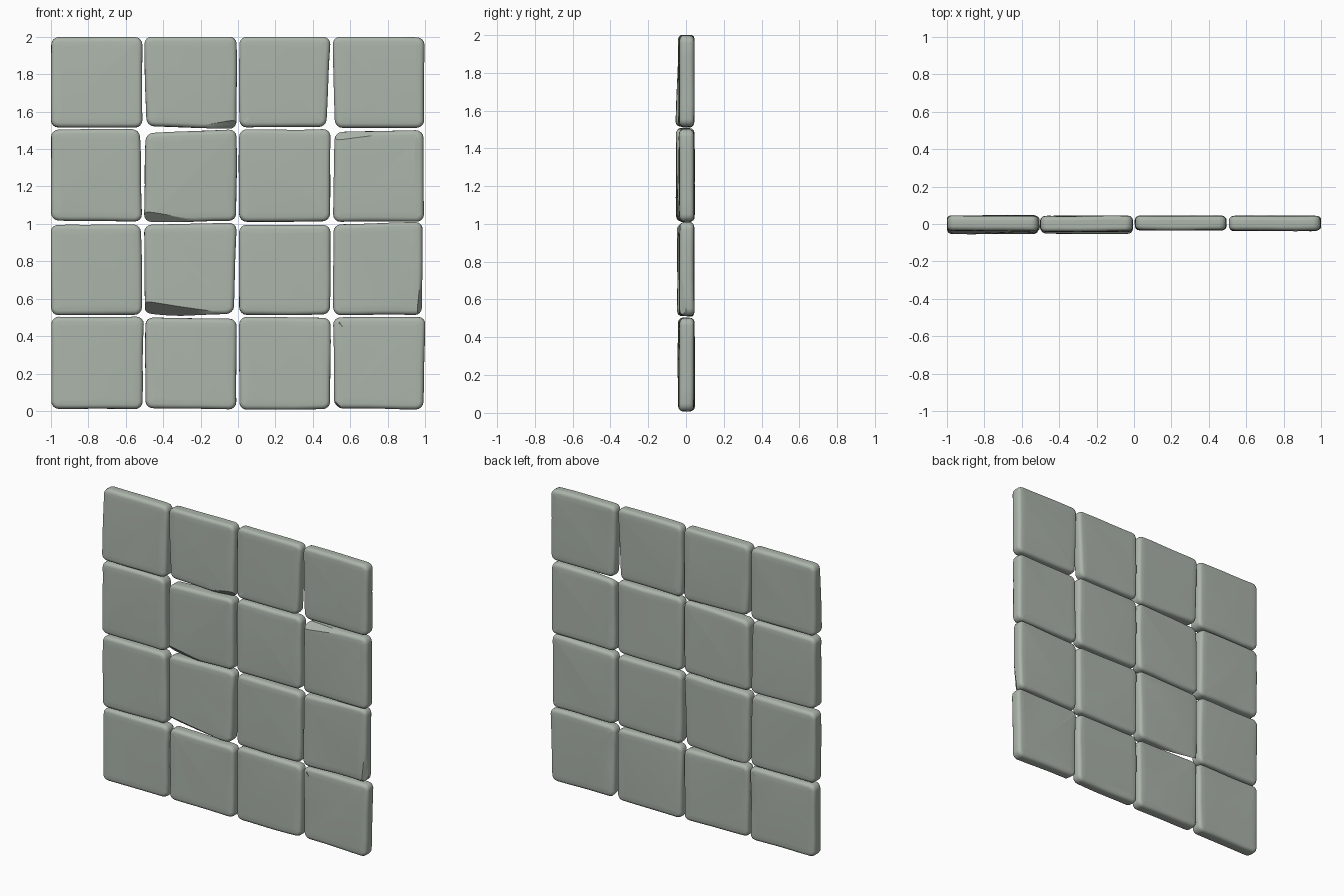
import bpy, bmesh
from mathutils import Vector, noise

if "Cube" in bpy.data.objects:
    bpy.data.objects.remove(bpy.data.objects["Cube"])

stone = bpy.data.materials.new("grey_green_stone")
stone.diffuse_color = (0.41, 0.46, 0.405, 1)
stone.use_nodes = True
stone.node_tree.nodes["Principled BSDF"].inputs["Base Color"].default_value = stone.diffuse_color

COLS = [(-1.0, -0.512), (-0.503, -0.008), (0.006, 0.494), (0.51, 0.995)]
ROWS = [(0.01, 0.502), (0.514, 0.995), (1.012, 1.506), (1.515, 2.0)]
# front and back depth of each column
DEPTH = [(-0.041, 0.044), (-0.04, 0.042), (-0.033, 0.042), (-0.035, 0.042)]

# (column, row): {corner: (dx, dz)}, corners run BL, BR, TR, TL
SKEW = {
    (0, 0): {2: (0.008, 0)},
    (1, 0): {3: (0.008, 0), 2: (0, -0.012), 0: (0.005, 0.003)},
    (3, 0): {2: (0.005, 0), 0: (0.005, 0.005), 1: (-0.004, 0)},
    (0, 1): {2: (-0.006, 0)},
    (1, 1): {1: (-0.016, 0.006), 0: (0.006, -0.008), 2: (0, 0.012)},
    (3, 1): {1: (-0.012, 0), 2: (-0.006, 0.018)},
    (0, 2): {2: (-0.012, 0), 0: (0, 0.006)},
    (1, 2): {3: (0.008, -0.022), 1: (0, 0.004)},
    (3, 2): {2: (-0.006, -0.004), 3: (0.008, -0.014)},
    (1, 3): {0: (0.014, 0.008), 1: (0.0, -0.008)},
    (2, 3): {1: (-0.022, 0.006)},
    (3, 3): {0: (0.008, 0), 3: (-0.004, 0)},
}

# extra front swelling per tile at bottom and top
SWELL = {(0, 3): (0.012, -0.006), (1, 2): (0.004, 0.012), (0, 2): (0.01, 0.008),
         (0, 1): (0.002, 0.004), (1, 1): (0.006, 0)}

# broken edges: point and outward direction of the cut
CHIPS = {
    (1, 1): [((-0.27, -0.035, 0.546), (-0.12, -0.6, -0.8))],
    (1, 3): [((-0.1, -0.034, 1.535), (0.12, -0.7, -0.7))],
    (3, 0): [((0.533, 0, 0.031), (-1, -0.2, -1))],
    (3, 1): [((0.97, -0.025, 0.6), (1, -0.7, -0.1))],
    (3, 2): [((0.7, -0.028, 1.478), (-0.1, -0.7, 0.75))],
    (1, 2): [((-0.35, -0.038, 1.035), (-0.12, -0.7, -0.7))],
}


def make_tile(c, r):
    (x0, x1), (z0, z1), (y0, y1) = COLS[c], ROWS[r], DEPTH[c]
    corners = [[x0, z0], [x1, z0], [x1, z1], [x0, z1]]
    for k, (dx, dz) in SKEW.get((c, r), {}).items():
        corners[k][0] += dx
        corners[k][1] += dz
    low, high = SWELL.get((c, r), (0, 0))

    # slab from the four corners
    bm = bmesh.new()
    front = [bm.verts.new((x, y0 - (low if k < 2 else high), z))
             for k, (x, z) in enumerate(corners)]
    back = [bm.verts.new((x, y1, z)) for x, z in corners]
    bm.faces.new(front)
    bm.faces.new(back[::-1])
    for k in range(4):
        n = (k + 1) % 4
        bm.faces.new((front[k], back[k], back[n], front[n]))
    bmesh.ops.recalc_face_normals(bm, faces=bm.faces)

    # round the outline corners, then soften both rims
    bm.edges.ensure_lookup_table()
    upright = [e for e in bm.edges if {v in front for v in e.verts} == {True, False}]
    bmesh.ops.bevel(bm, geom=upright, offset=0.04, segments=4, profile=0.5,
                    affect='EDGES')
    bm.normal_update()
    faces = [f for f in bm.faces if abs(f.normal.y) > 0.7]
    rims = list({e for f in faces for e in f.edges})
    bmesh.ops.bevel(bm, geom=rims, offset=0.024, segments=4, profile=0.5,
                    affect='EDGES')
    bm.normal_update()
    faces = [f for f in bm.faces if abs(f.normal.y) > 0.9 and f.calc_area() > 0.1]
    bmesh.ops.inset_individual(bm, faces=faces, thickness=0.03, depth=0.001)

    # split long sides so they can waver
    long_edges = [e for e in bm.edges if e.calc_length() > 0.25]
    bmesh.ops.subdivide_edges(bm, edges=long_edges, cuts=4, use_grid_fill=True)
    for v in bm.verts:
        p = v.co * 4 + Vector((c * 7.3, 0, r * 5.1))
        v.co += noise.noise_vector(p) * 0.005

    # knock off the broken edges
    for point, normal in CHIPS.get((c, r), []):
        cut = bmesh.ops.bisect_plane(
            bm, geom=bm.verts[:] + bm.edges[:] + bm.faces[:], dist=1e-5,
            plane_co=point, plane_no=Vector(normal).normalized(), clear_outer=True)
        edges = [e for e in cut["geom_cut"]
                 if isinstance(e, bmesh.types.BMEdge) and e.is_boundary]
        if edges:
            bmesh.ops.holes_fill(bm, edges=edges, sides=0)
    bmesh.ops.recalc_face_normals(bm, faces=bm.faces)

    # keep the panel within its outer bounds
    for v in bm.verts:
        v.co.x = max(-1, min(1, v.co.x))
        v.co.z = max(0, min(2, v.co.z))

    name = f"stone_tile_row{r + 1}_column{c + 1}"
    mesh = bpy.data.meshes.new(name)
    bm.to_mesh(mesh)
    bm.free()
    mesh.materials.append(stone)
    obj = bpy.data.objects.new(name, mesh)
    bpy.context.collection.objects.link(obj)
    obj.select_set(True)
    bpy.context.view_layer.objects.active = obj


for row in range(4):
    for col in range(4):
        make_tile(col, row)
bpy.ops.object.shade_smooth_by_angle(angle=0.6)
